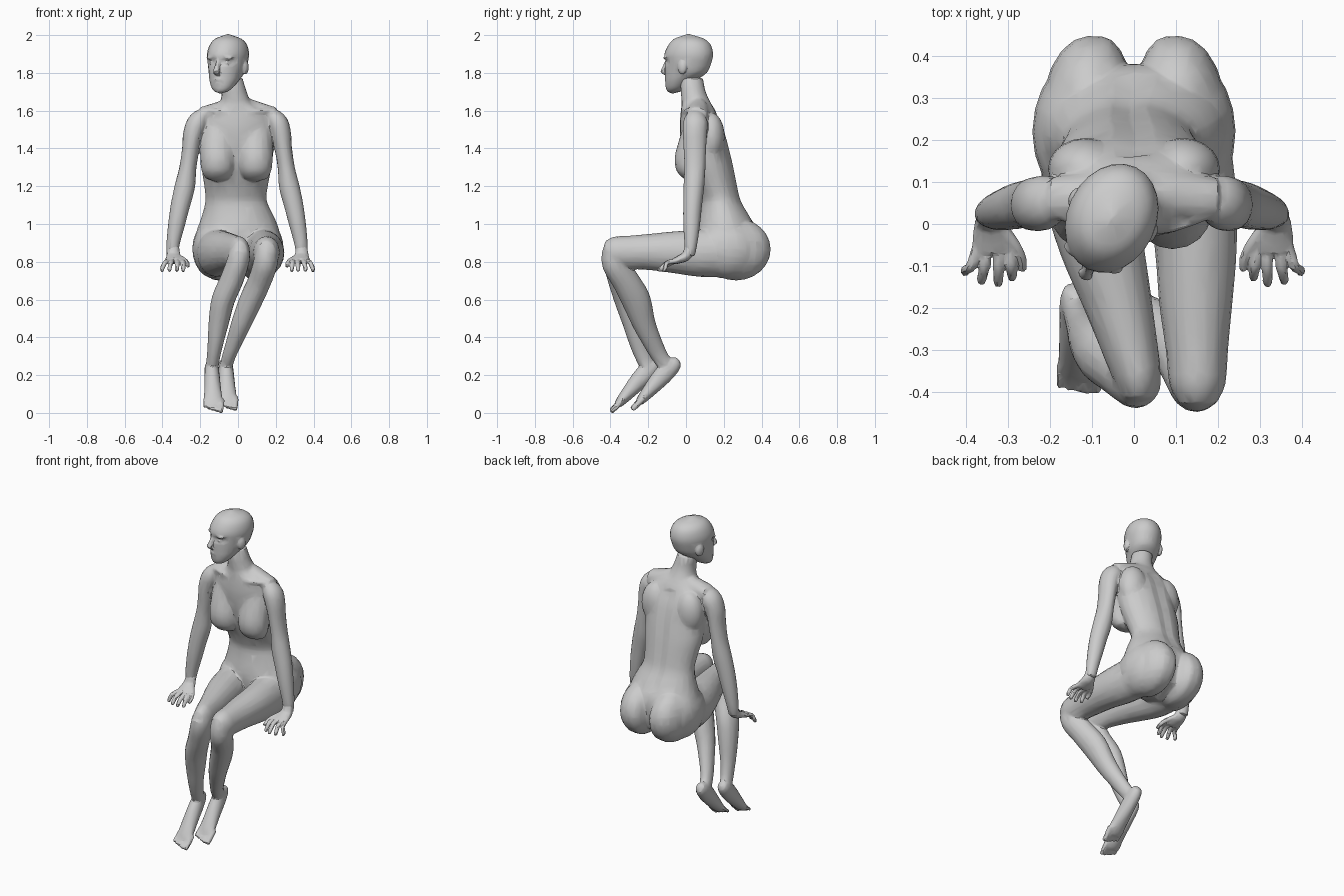
import bpy, bmesh, math
from mathutils import Vector, Matrix

skin = bpy.data.materials.new("plain grey")
skin.diffuse_color = (0.6, 0.6, 0.6, 1)
X, Z = Vector((1, 0, 0)), Vector((0, 0, 1))


def spline(rows, steps=3):
    """Catmull-Rom interpolation of rows of numbers."""
    out = []
    for i in range(len(rows) - 1):
        p = [rows[max(i - 1, 0)], rows[i], rows[i + 1], rows[min(i + 2, len(rows) - 1)]]
        for s in range(steps):
            t = s / steps
            out.append([b + 0.5 * t * (c - a + t * (2 * a - 5 * b + 4 * c - d
                        + t * (3 * (b - c) + d - a))) for a, b, c, d in zip(*p)])
    return out + [list(rows[-1])]


def loft(bm, rows, sides=16, normal=None, shift=(0, 0, 0), tip=0.4):
    """Tube of elliptical rings; each row is x, y, z, half width, half depth."""
    rows = spline(rows)
    pts = [Vector(r[:3]) + Vector(shift) for r in rows]
    rings = []
    for i, r in enumerate(rows):
        t = normal or (pts[min(i + 1, len(pts) - 1)] - pts[max(i - 1, 0)]).normalized()
        side = (X - t * X.dot(t)).normalized()
        other = t.cross(side)
        rings.append([bm.verts.new(pts[i] + side * r[3] * math.cos(a) + other * r[4] * math.sin(a))
                      for a in (2 * math.pi * k / sides for k in range(sides))])
    for a, b in zip(rings, rings[1:]):
        for k in range(sides):
            n = (k + 1) % sides
            bm.faces.new((a[k], a[n], b[n], b[k]))
    # pointed, slightly domed ends
    for end, nxt in ((0, 1), (-1, -2)):
        d = (pts[end] - pts[nxt]).normalized() * min(rows[end][3:5]) * tip
        v = bm.verts.new(pts[end] + d)
        for k in range(sides):
            bm.faces.new((rings[end][k], rings[end][(k + 1) % sides], v))


def blob(bm, centre, radii):
    m = Matrix.Translation(centre) @ Matrix.Diagonal((*radii, 1))
    bmesh.ops.create_uvsphere(bm, u_segments=20, v_segments=12, radius=1, matrix=m)


def fuse(name, bm, voxel, ratio, smooth=2):
    """Melt overlapping shapes into one faceted skin."""
    bmesh.ops.recalc_face_normals(bm, faces=bm.faces)
    me = bpy.data.meshes.new(name)
    bm.to_mesh(me)
    bm.free()
    ob = bpy.data.objects.new(name, me)
    bpy.context.collection.objects.link(ob)
    m = ob.modifiers.new("melt", 'REMESH')
    m.mode, m.voxel_size = 'VOXEL', voxel
    m = ob.modifiers.new("soften", 'SMOOTH')
    m.factor, m.iterations = 0.5, smooth
    m = ob.modifiers.new("facet", 'DECIMATE')
    m.ratio = ratio
    bpy.context.view_layer.objects.active = ob
    bpy.ops.object.select_all(action='DESELECT')
    ob.select_set(True)
    for mod in list(ob.modifiers):
        bpy.ops.object.modifier_apply(modifier=mod.name)
    ob.data.materials.clear()
    ob.data.materials.append(skin)
    bpy.ops.object.shade_smooth_by_angle(angle=math.radians(25))
    return ob


# trunk: pelvis up to neck
body = bmesh.new()
loft(body, [(0, .22, .77, .14, .13), (0, .22, .85, .225, .155), (0, .215, .95, .222, .165),
            (0, .205, 1.03, .195, .142), (-.01, .185, 1.12, .163, .11), (-.01, .16, 1.2, .168, .115),
            (-.008, .13, 1.3, .185, .125), (0, .105, 1.4, .19, .127), (0, .085, 1.5, .2, .118),
            (0, .07, 1.57, .185, .1), (0, .062, 1.61, .14, .088), (-.012, .053, 1.645, .085, .076),
            (-.02, .038, 1.7, .066, .066), (-.035, .03, 1.77, .06, .06)], sides=24, normal=Z)
# spine groove
for v in body.verts:
    if abs(v.co.x + .005) < .03 and v.co.y > .14 and 1.02 < v.co.z < 1.58:
        v.co.y -= .014
for s in (-1, 1):
    blob(body, (s * .104, .265, .866), (.115, .184, .165))   # buttock
    blob(body, (s * .08, .27, .862), (.082, .178, .158))     # inner buttock
    blob(body, (s * .122, .22, .868), (.12, .175, .158))     # hip
    c = s * .1 - .008
    loft(body, [(s * .09, .06, 1.55, .085, .06), (c, .045, 1.45, .088, .08), (c, .026, 1.35, .092, .086),
                (c, .026, 1.28, .084, .075), (c, .04, 1.24, .062, .052)], 16, Z)   # breast
    blob(body, (s * .115, .132, 1.46), (.09, .073, .13))     # shoulder blade
    loft(body, [(s * .02, .06, 1.655, .03, .03), (s * .08, .066, 1.61, .045, .055),
                (s * .19, .06, 1.575, .045, .055)], 12)      # trapezius
    loft(body, [(s * .02, -.012, 1.588, .013, .014), (s * .09, -.008, 1.595, .013, .014),
                (s * .17, .022, 1.6, .014, .014)], 8)        # collarbone

for s, side in ((-1, "right"), (1, "left")):
    # arm
    o = .01 if s < 0 else 0
    loft(body, [(s * x - (o if z < 1.5 else o / 2), y, z, w, d) for x, y, z, w, d in (
        (.13, .07, 1.55, .04, .05), (.18, .06, 1.557, .05, .06), (.212, .05, 1.53, .056, .066),
        (.23, .047, 1.47, .052, .064), (.24, .047, 1.4, .046, .06), (.255, .047, 1.3, .045, .056),
        (.271, .042, 1.2, .054, .055), (.295, .035, 1.1, .051, .05), (.315, .03, 1.0, .045, .045),
        (.333, .026, .9, .036, .035), (.338, .02, .835, .031, .027))])

    # hand
    bm = bmesh.new()
    def hand_part(rows, sides=12):
        loft(bm, [(s * x - o / 2, y, z, w, d) for x, y, z, w, d in rows], sides)
    hand_part([(.336, .024, .89, .028, .026), (.337, .005, .835, .037, .027),
               (.333, -.03, .815, .047, .022), (.331, -.065, .802, .05, .017)])
    for x0, x1, y1 in ((.29, .285, -.13), (.317, .318, -.143), (.344, .357, -.138), (.368, .396, -.118)):
        xm = (x0 + x1) / 2
        hand_part([(x0, -.055, .803, .013, .013), (xm, -.1, .795, .013, .012),
                   (x1, y1 + .008, .765, .012, .011), (x1, y1, .75, .009, .009)], 8)
    hand_part([(.315, -.005, .825, .018, .016), (.28, -.05, .808, .015, .014),
               (.262, -.085, .79, .012, .012), (.26, -.11, .775, .009, .009)], 8)  # thumb
    fuse(side + "_hand", bm, .0045, .12, 1)

# legs: thigh from hip to knee, then shin down to ankle
thighs = {
    "left": [(.115, .22, .85, .11, .13), (.135, .08, .845, .108, .125), (.147, -.05, .85, .098, .112),
             (.147, -.18, .852, .088, .097), (.15, -.3, .85, .074, .088), (.151, -.38, .85, .067, .083),
             (.151, -.427, .85, .045, .06)],
    "right": [(-.115, .22, .85, .11, .13), (-.108, .08, .845, .108, .125), (-.077, -.05, .85, .1, .112),
              (-.04, -.18, .852, .082, .097), (-.008, -.3, .85, .066, .088), (.008, -.365, .85, .056, .083),
              (.01, -.413, .85, .04, .06)]}
shins = {
    "left": [(.15, -.385, .86, .058, .06), (.145, -.375, .79, .065, .07), (.115, -.32, .7, .062, .072),
             (.07, -.265, .6, .062, .077), (.02, -.225, .48, .054, .062), (-.015, -.185, .39, .044, .052),
             (-.045, -.145, .31, .036, .045), (-.062, -.105, .25, .034, .04)],
    "right": [(.01, -.375, .86, .055, .06), (0, -.37, .8, .06, .068), (-.035, -.34, .7, .062, .072),
              (-.078, -.305, .6, .062, .075), (-.102, -.275, .48, .054, .062), (-.116, -.255, .39, .044, .052),
              (-.128, -.23, .31, .036, .045), (-.136, -.205, .25, .034, .04)]}
for side, shift in (("right", (0, 0, -.01)), ("left", (.075, .112, .002))):
    loft(body, thighs[side], 20)
    loft(body, shins[side], 16)

    # foot hanging with pointed toes
    loft(body, [(-.142, -.153, .27, .026, .028), (-.14, -.182, .25, .037, .045),
                (-.137, -.232, .2, .041, .05), (-.134, -.29, .135, .045, .04),
                (-.131, -.34, .078, .05, .028), (-.13, -.362, .053, .047, .02)], 16, shift=shift)
    for k in range(5):
        x, r = -.087 - .022 * k, .0165 - .0014 * k
        y = -.4 + .004 * abs(k - 1)
        loft(body, [(x, -.335, .08, r, r), (x - .001, -.365, .047 + .003 * k, r * .9, r),
                    (x - .003, y, .016 + .006 * k, r * .75, r * .85)], 8, shift=shift)
fuse("body", body, .006, .045, 6)

# head, modelled facing forward and then turned
bm = bmesh.new()
loft(bm, [(0, -.083, 1.7, .034, .032), (0, -.068, 1.72, .056, .055), (0, -.043, 1.76, .077, .083),
          (0, -.012, 1.8, .09, .115), (0, 0, 1.85, .1, .128), (0, .005, 1.9, .106, .134),
          (0, .01, 1.95, .094, .115), (0, .008, 1.98, .068, .083), (0, .005, 1.996, .028, .038)],
     sides=24, normal=Z)
# hollow the eye sockets
for v in bm.verts:
    if v.co.y < -.07 and 1.835 < v.co.z < 1.868 and .015 < abs(v.co.x) < .075:
        v.co.y += .01
loft(bm, [(0, -.118, 1.868, .011, .012), (0, -.135, 1.83, .013, .014),
          (0, -.144, 1.806, .019, .014), (0, -.128, 1.79, .014, .01)], 10, Z)   # nose
blob(bm, (0, -.112, 1.765), (.03, .02, .007))    # upper lip
blob(bm, (0, -.108, 1.75), (.026, .02, .008))    # lower lip
blob(bm, (0, -.098, 1.718), (.028, .02, .018))   # chin
for s in (-1, 1):
    blob(bm, (s * .04, -.1, 1.88), (.036, .018, .012))    # brow
    blob(bm, (s * .04, -.098, 1.852), (.019, .015, .01))  # eyelid
    blob(bm, (s * .098, .012, 1.83), (.016, .026, .038))  # ear
turn = Matrix.Translation((-.055, .01, 0)) @ Matrix.Rotation(math.radians(-25), 4, 'Z')
bmesh.ops.transform(bm, matrix=turn, verts=bm.verts)
fuse("head", bm, .005, .06, 2)
